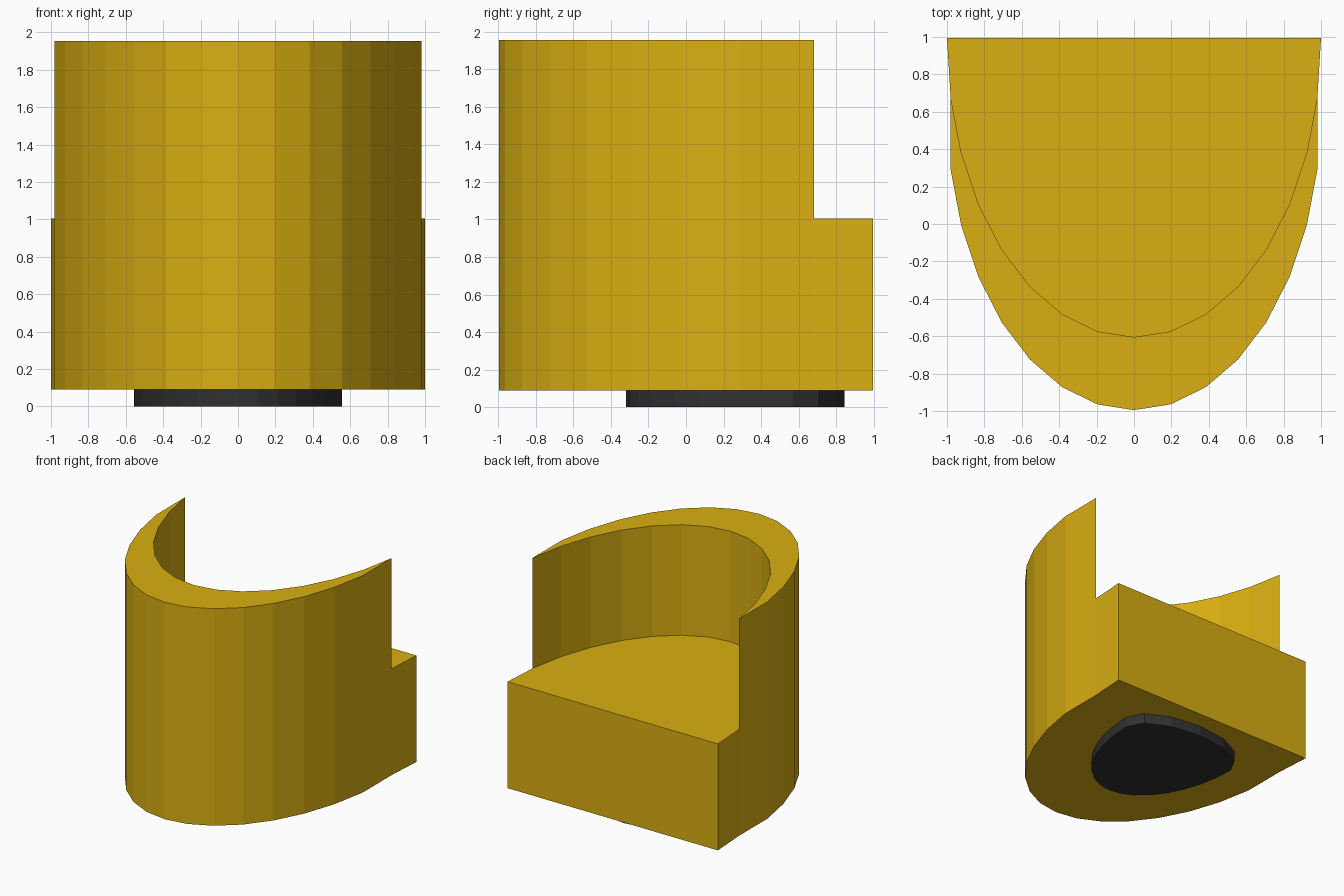
import bpy
import bmesh
from math import sin, cos, pi

cube = bpy.data.objects.get("Cube")
if cube:
    bpy.data.objects.remove(cube)


def material(name, color):
    mat = bpy.data.materials.new(name)
    mat.use_nodes = True
    mat.diffuse_color = color
    node = next(n for n in mat.node_tree.nodes if n.type == 'BSDF_PRINCIPLED')
    node.inputs["Base Color"].default_value = color
    return mat


def arc(a, b, cy, first, last, steps):
    """Points on an ellipse, turning from the -y axis towards +x."""
    angles = [(first + (last - first) * i / steps) * pi for i in range(steps + 1)]
    return [(a * sin(t), cy - b * cos(t)) for t in angles]


def finish(bm, name, mat):
    bmesh.ops.recalc_face_normals(bm, faces=bm.faces)
    mesh = bpy.data.meshes.new(name)
    bm.to_mesh(mesh)
    bm.free()
    mesh.materials.append(mat)
    obj = bpy.data.objects.new(name, mesh)
    bpy.context.collection.objects.link(obj)
    return obj


yellow = material("mustard yellow", (0.70, 0.43, 0.006, 1))
black = material("soft black", (0.03, 0.03, 0.03, 1))

FLOOR, SEAT, TOP = 0.09, 1.005, 1.955
BACK, DEPTH, WALL = 0.995, 1.6, 0.39

# Seat body: half-ellipse block wrapped by a tall crescent wall
bm = bmesh.new()
inner = arc(1, DEPTH, BACK, -0.5, 0.5, 16)
outer = arc(1, DEPTH, BACK - WALL, -0.5, 0.5, 16)[1:-1]


def ring(points, z):
    return [bm.verts.new((x, y, z)) for x, y in points]


def walls(low, high):
    for i in range(len(low) - 1):
        bm.faces.new((low[i], low[i + 1], high[i + 1], high[i]))


out_low, out_top = ring(outer, FLOOR), ring(outer, TOP)
seat = ring(inner, SEAT)
in_top = ring(inner[1:-1], TOP)
left_low = ring(inner[:2], FLOOR)      # back corner, wall tip
right_low = ring(inner[-2:], FLOOR)    # wall tip, back corner

walls(out_low, out_top)                              # outside of wall
walls(seat[1:-1], in_top)                            # inside of wall
bm.faces.new(out_top + in_top[::-1])                 # wall rim
bm.faces.new(seat)                                   # seat surface
bm.faces.new(left_low + out_low + right_low)         # underside
bm.faces.new((left_low[0], right_low[1], seat[-1], seat[0]))  # back
walls(left_low, seat[:2])
walls(right_low, seat[-2:])
bm.faces.new((left_low[1], out_low[0], out_top[0], in_top[0], seat[1]))
bm.faces.new((right_low[0], out_low[-1], out_top[-1], in_top[-1], seat[-2]))
finish(bm, "seat_body", yellow)

# Foot: smaller rounded pad, deep curve at the front and shallow at the back
bm = bmesh.new()
outline = arc(0.557, 0.89, 0.57, -0.5, 0.5, 16) + arc(0.557, 0.275, 0.57, 0.5, 1.5, 6)[1:-1]
low, high = ring(outline, 0), ring(outline, FLOOR)
walls(low + low[:1], high + high[:1])
bm.faces.new(low)
bm.faces.new(high)
finish(bm, "foot_pad", black)
